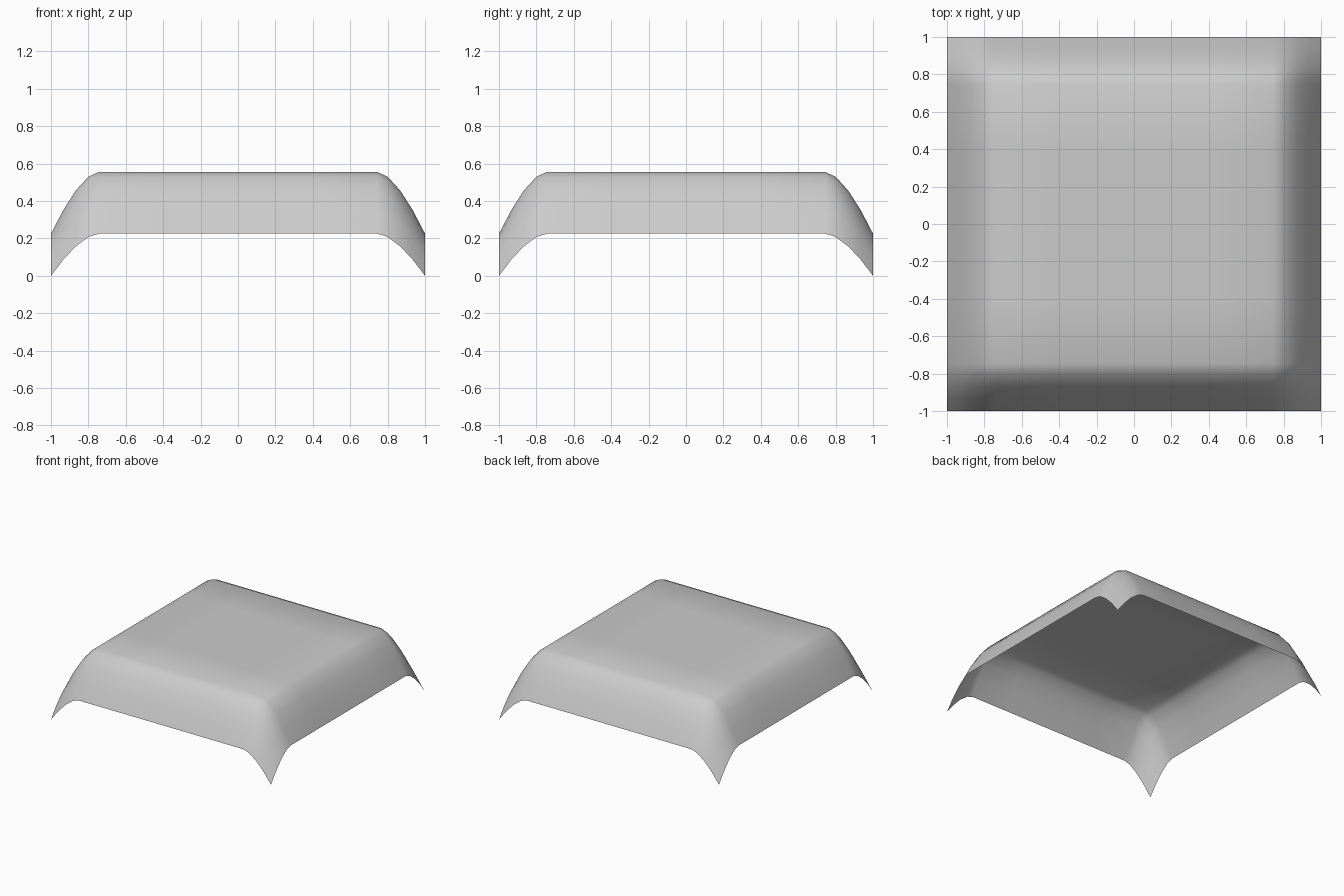
import bpy, bmesh

if "Cube" in bpy.data.objects:
    bpy.data.objects.remove(bpy.data.objects["Cube"])

# Half profile: distance from centre -> drop below the flat top
PROFILE = [(0.0, 0.0), (0.40, 0.0), (0.745, 0.0), (0.80, 0.025),
           (0.868, 0.10), (0.935, 0.205), (1.0, 0.33)]
TOP = 0.555
stations = [(-d, g) for d, g in reversed(PROFILE[1:])] + PROFILE

# Grey sheet material
grey = bpy.data.materials.new("light grey")
grey.diffuse_color = (0.6, 0.6, 0.6, 1)
grey.use_nodes = True
grey.node_tree.nodes["Principled BSDF"].inputs["Base Color"].default_value = grey.diffuse_color

# Open square canopy: both profiles blended so the corners droop to the ground
bm = bmesh.new()
grid = [[bm.verts.new((x, y, max(0, TOP - (gx + gy - 0.9642 * gx * gy))))
         for x, gx in stations] for y, gy in stations]
n = len(stations)
for j in range(n - 1):
    for i in range(n - 1):
        f = bm.faces.new((grid[j][i], grid[j][i + 1],
                          grid[j + 1][i + 1], grid[j + 1][i]))
        f.smooth = True
mesh = bpy.data.meshes.new("curved_cover")
bm.to_mesh(mesh)
bm.free()
mesh.materials.append(grey)
cover = bpy.data.objects.new("curved_cover", mesh)
bpy.context.collection.objects.link(cover)
